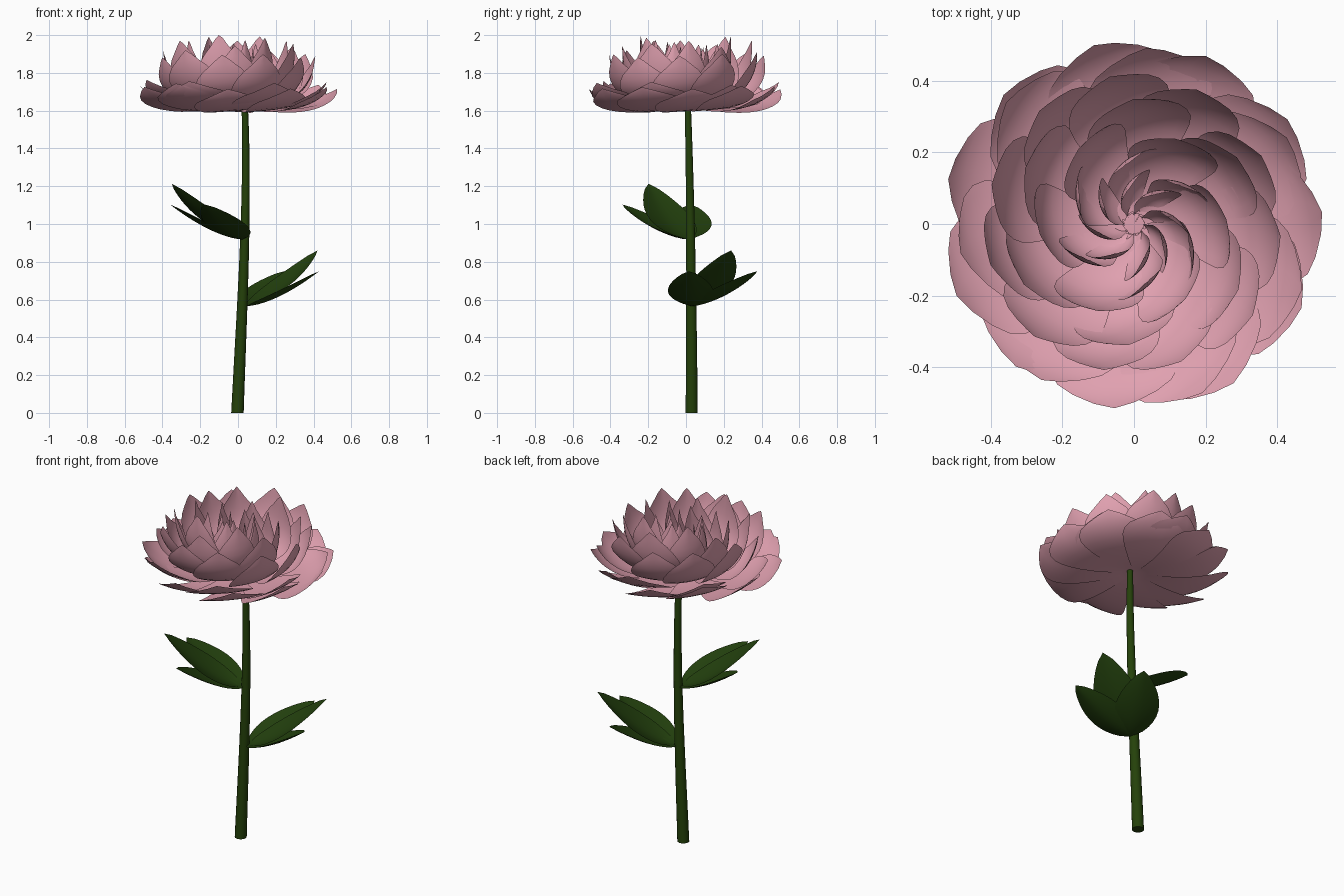
import bpy, bmesh, math, random
from mathutils import Vector
from mathutils.geometry import interpolate_bezier

if "Cube" in bpy.data.objects:
    bpy.data.objects.remove(bpy.data.objects["Cube"])

random.seed(7)


def material(name, rgb):
    m = bpy.data.materials.new(name)
    m.diffuse_color = (*rgb, 1)
    m.use_nodes = True
    m.node_tree.nodes["Principled BSDF"].inputs["Base Color"].default_value = m.diffuse_color
    return m


PINK = material("petal pink", (0.75, 0.355, 0.435))
GREEN = material("stem green", (0.018, 0.053, 0.003))
LEAF = material("leaf green", (0.016, 0.050, 0.004))


def finish(bm, name, mat):
    bmesh.ops.remove_doubles(bm, verts=bm.verts, dist=0.0001)
    me = bpy.data.meshes.new(name)
    bm.to_mesh(me)
    bm.free()
    me.materials.append(mat)
    ob = bpy.data.objects.new(name, me)
    bpy.context.collection.objects.link(ob)
    bpy.context.view_layer.objects.active = ob
    ob.select_set(True)
    bpy.ops.object.shade_smooth_by_angle(angle=math.radians(50))
    ob.select_set(False)
    return ob


def add_grid(bm, rows):
    vs = [[bm.verts.new(p) for p in row] for row in rows]
    for a, b in zip(vs, vs[1:]):
        for j in range(len(a) - 1):
            bm.faces.new((a[j], b[j], b[j + 1], a[j + 1]))
    return vs


# stem: tapered, gently curved tube
bm = bmesh.new()
path = interpolate_bezier(Vector((-0.003, 0.03, 0)), Vector((0.02, 0.03, 0.55)),
                          Vector((0.055, 0.025, 1.1)), Vector((0.036, 0.01, 1.615)), 17)
rings = []
for i, p in enumerate(path):
    rad = 0.033 - 0.016 * i / 16
    rings.append([bm.verts.new((p.x + rad * math.cos(k * math.tau / 14),
                                p.y + rad * math.sin(k * math.tau / 14), p.z)) for k in range(14)])
for a, b in zip(rings, rings[1:]):
    for k in range(14):
        bm.faces.new((a[k], a[(k + 1) % 14], b[(k + 1) % 14], b[k]))
bm.faces.new(rings[0][::-1])
bm.faces.new(rings[-1])
finish(bm, "stem", GREEN)


# leaves: two sprigs of three cupped leaflets
def leaflet(bm, base, az, length, rise, half):
    d = Vector((math.cos(az), math.sin(az), 0))
    s = Vector((-d.y, d.x, 0))
    rows = []
    for i in range(13):
        t = i / 12
        w = half * math.sin(math.pi * t ** 0.85) ** 0.75 if 0 < i < 12 else 0
        row = []
        for j in range(9):
            v = j / 4 - 1
            z = rise * t ** 1.6 + 0.25 * w * abs(v) ** 1.6
            row.append(Vector(base) + d * length * t + s * w * v + Vector((0, 0, z)))
        rows.append(row)
    add_grid(bm, rows)


for name, base, turn in (("lower_leaves", (0.045, 0.03, 0.565), 29),
                         ("upper_leaves", (0.025, 0.01, 0.918), 209)):
    bm = bmesh.new()
    for off, length, rise, half in ((0, 0.43, 0.295, 0.13), (31, 0.40, 0.185, 0.12), (-31, 0.385, 0.185, 0.12)):
        leaflet(bm, base, math.radians(turn + off), length, rise, half)
    finish(bm, name, LEAF)


# petals: each swept along a bezier profile (radius, height), spread by angle,
# swirled so one side tucks under its neighbour, with a pinched tip
def petal(bm, prof, az, spread, swirl, blunt, dz, scale):
    pts = [Vector((r * scale, z + (dz if k > 1 else 0), 0)) for k, (r, z) in enumerate(prof)]
    fine = interpolate_bezier(*pts, 101)
    rows = []
    for i in range(13):
        t = 1 - (1 - i / 12) ** 1.5
        p = fine[round(t * 100)]
        k = max(0, (t - 0.5) / 0.5)
        f = max(0, 1 - k ** blunt) ** 0.85
        row = []
        for j in range(11):
            v = j / 5 - 1
            pinch = 0.02 * (1 - abs(v) * f) ** 3 * t ** 8
            r = p.x * (1 - swirl * v * f) + pinch * 0.5
            a = az + spread * v * f
            z = p.y + 0.02 * v * f * t + pinch
            row.append((r * math.cos(a), r * math.sin(a), z))
        rows.append(row)
    add_grid(bm, rows)


# name, count, profile, angular half spread, swirl, bluntness, start angle
layers = [
    ("outer_petals", 11, ((0, 1.625), (.2, 1.585), (.43, 1.59), (.515, 1.71)), .45, .07, 4.5, 5),
    ("second_petals", 7, ((0, 1.63), (.2, 1.60), (.42, 1.62), (.49, 1.735)), .48, .10, 3.5, 33),
    ("third_petals", 11, ((.03, 1.635), (.24, 1.61), (.40, 1.69), (.405, 1.88)), .45, .09, 2.6, 31),
    ("fourth_petals", 6, ((.03, 1.64), (.25, 1.63), (.34, 1.72), (.335, 1.935)), .52, .12, 2.2, 30),
    ("fifth_petals", 6, ((.03, 1.645), (.21, 1.65), (.28, 1.75), (.25, 1.97)), .55, .16, 2.0, 5),
    ("inner_petals", 6, ((.05, 1.65), (.17, 1.66), (.21, 1.76), (.16, 1.95)), .46, .26, 1.7, 40),
    ("heart_petals", 8, ((.05, 1.65), (.11, 1.68), (.13, 1.78), (.085, 1.92)), .50, .50, 1.5, 15),
]
for name, n, prof, spread, swirl, blunt, start in layers:
    bm = bmesh.new()
    for i in range(n):
        az = math.radians(start + 360 * i / n + random.uniform(-4, 4))
        petal(bm, prof, az, spread, swirl, blunt,
              random.uniform(-0.02, 0.02), random.uniform(0.97, 1.02))
    for v in bm.verts:
        v.co.z = min(v.co.z, 2.0)
    finish(bm, name, PINK)
